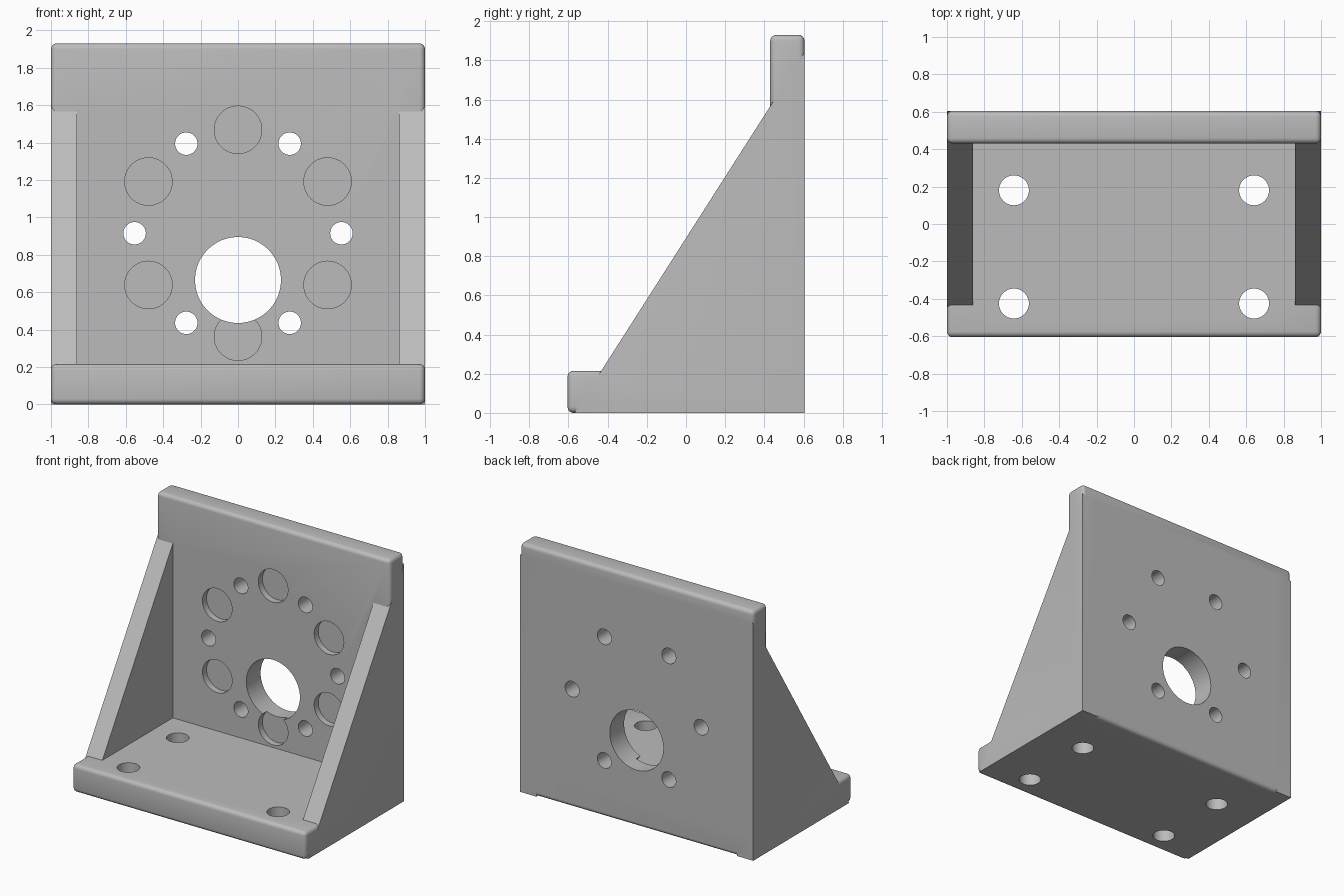
import bpy, bmesh
from math import sin, cos, radians, pi
from mathutils import Vector, Matrix

cube = bpy.data.objects.get("Cube")
if cube:
    bpy.data.objects.remove(cube, do_unlink=True)

grey = bpy.data.materials.new("plain grey")
grey.use_nodes = True
COLOR = (0.5, 0.5, 0.5, 1)
grey.diffuse_color = COLOR
grey.node_tree.nodes["Principled BSDF"].inputs["Base Color"].default_value = COLOR


def make_object(name, bm):
    bmesh.ops.recalc_face_normals(bm, faces=bm.faces)
    mesh = bpy.data.meshes.new(name)
    bm.to_mesh(mesh)
    bm.free()
    mesh.materials.append(grey)
    obj = bpy.data.objects.new(name, mesh)
    bpy.context.collection.objects.link(obj)
    return obj


def rounded_plate(name, low, high, radius=0.03):
    low, high = Vector(low), Vector(high)
    bm = bmesh.new()
    bmesh.ops.create_cube(bm, size=1)
    bmesh.ops.scale(bm, vec=high - low, verts=bm.verts)
    bmesh.ops.translate(bm, vec=(low + high) / 2, verts=bm.verts)
    bmesh.ops.bevel(bm, geom=bm.edges[:], offset=radius, segments=4,
                    profile=0.5, affect='EDGES')
    return make_object(name, bm)


def gusset(name, x0, x1, profile):
    bm = bmesh.new()
    face = bm.faces.new([bm.verts.new((x0, y, z)) for y, z in profile])
    new = bmesh.ops.extrude_face_region(bm, geom=[face])["geom"]
    bmesh.ops.translate(bm, vec=(x1 - x0, 0, 0),
                        verts=[v for v in new if isinstance(v, bmesh.types.BMVert)])
    return make_object(name, bm)


def drill(target, name, center, radius, depth, along_y):
    """Cut a round hole of the given depth, centred on a point."""
    bm = bmesh.new()
    bmesh.ops.create_cone(bm, cap_ends=True, segments=48, radius1=radius,
                          radius2=radius, depth=depth)
    if along_y:
        bmesh.ops.rotate(bm, matrix=Matrix.Rotation(pi / 2, 3, 'X'), verts=bm.verts)
    bmesh.ops.translate(bm, vec=center, verts=bm.verts)
    combine(target, make_object(name, bm), 'DIFFERENCE')


def combine(target, other, operation):
    mod = target.modifiers.new(operation.title(), 'BOOLEAN')
    mod.operation, mod.object, mod.solver = operation, other, 'EXACT'
    bpy.context.view_layer.objects.active = target
    bpy.ops.object.modifier_apply(modifier=mod.name)
    bpy.data.objects.remove(other, do_unlink=True)


BACK, INNER, FLOOR, TOP = 0.605, 0.43, 0.215, 1.93

# Upright plate, base plate and two triangular side walls, fused together
bracket = rounded_plate("angle_bracket", (-1, INNER, 0), (1, BACK, TOP))
combine(bracket, rounded_plate("base_plate", (-1, -BACK, 0), (1, BACK, FLOOR)), 'UNION')
for name, x0, x1 in (("left_wall", 0.86, 1), ("right_wall", -1, -0.86)):
    wall = gusset(name, x0, x1, [(-0.57, 0), (BACK, 0), (BACK, 1.84)])
    combine(bracket, wall, 'UNION')

# Ring of through holes and shallow pockets in the upright plate
RING_Z, RING_R = 0.915, 0.553
for i in range(6):
    a, b = radians(60 * i), radians(60 * i + 30)
    drill(bracket, "bolt_hole", (RING_R * cos(a), 0.5, RING_Z + RING_R * sin(a)),
          0.06, 0.5, True)
    drill(bracket, "pocket", (RING_R * cos(b), INNER, RING_Z + RING_R * sin(b)),
          0.127, 0.1, True)

# Large bore
drill(bracket, "bore", (0, 0.5, 0.665), 0.23, 0.5, True)

# Four mounting holes in the base
for x in (-0.642, 0.642):
    for y in (-0.425, 0.18):
        drill(bracket, "mounting_hole", (x, y, 0.1), 0.08, 0.5, False)

# Smooth shading with sharp edges kept
bpy.ops.object.select_all(action='DESELECT')
bracket.select_set(True)
bpy.context.view_layer.objects.active = bracket
bpy.ops.object.shade_smooth_by_angle(angle=radians(30))
